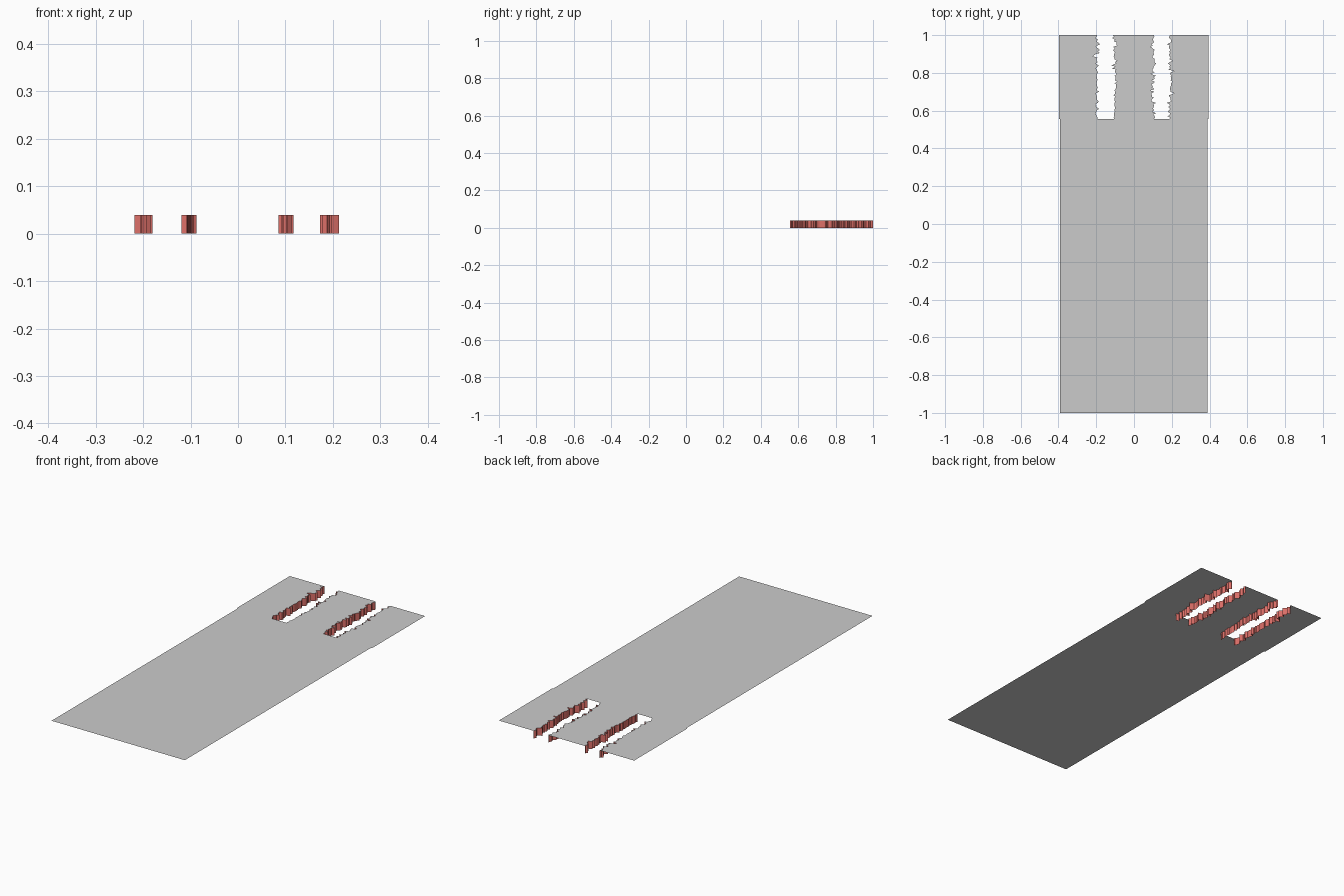
import bpy, math, random

if "Cube" in bpy.data.objects:
    bpy.data.objects.remove(bpy.data.objects["Cube"])

random.seed(7)
TOP = 0.04            # height of the ground sheet
Y0, Y1 = 0.556, 1.0   # extent of the slots
N = 56                # steps along each ragged edge

red = bpy.data.materials.new("red_bank")
red.diffuse_color = (0.72, 0.16, 0.14, 1)
red.use_nodes = True
red.node_tree.nodes["Principled BSDF"].inputs["Base Color"].default_value = red.diffuse_color


def add_mesh(name, verts, faces, mat=None):
    me = bpy.data.meshes.new(name)
    me.from_pydata(verts, [], faces)
    if mat:
        me.materials.append(mat)
    ob = bpy.data.objects.new(name, me)
    bpy.context.collection.objects.link(ob)
    return ob


# shared rows along y keep neighbouring sheets stitched together
ys = [Y0 + (Y1 - Y0) * (i + (random.uniform(-0.3, 0.3) if 0 < i < N else 0)) / N
      for i in range(N + 1)]


def ragged(x, lo, hi):
    """Ragged edge around x with a slight bow and clamped spikes."""
    mid = (lo + hi) / 2
    out = []
    for i in range(N + 1):
        bow = 0.004 * math.sin(math.pi * i / N) * (1 if mid > x else -1)
        out.append(min(hi, max(lo, x + bow + random.gauss(0, 0.006))))
    out[0] = x
    # a few longer spikes reaching the limits
    for k in random.sample(range(3, N - 2), 4):
        out[k] = random.choice((lo, hi))
    return out


def strip(name, xa, xb, za, zb, mat=None):
    """Quad strip between two edges that share the same rows."""
    verts = [v for a, b, y in zip(xa, xb, ys) for v in ((a, y, za), (b, y, zb))]
    faces = [(2*i, 2*i + 1, 2*i + 3, 2*i + 2) for i in range(N)]
    return add_mesh(name, verts, faces, mat)


# ragged slot edges, left to right
e1 = ragged(-0.192, -0.218, -0.180)
e2 = ragged(-0.106, -0.119, -0.088)
e3 = ragged(0.104, 0.085, 0.117)
e4 = ragged(0.188, 0.173, 0.213)

# main ground sheet
add_mesh("main_sheet",
         [(-0.391, -1, TOP), (0.389, -1, TOP), (0.389, Y0, TOP), (-0.391, Y0, TOP)],
         [(0, 1, 2, 3)])

# three tongues of ground between the slots
strip("left_tongue", [-0.397] * (N + 1), e1, TOP, TOP)
strip("middle_tongue", e2, e3, TOP, TOP)
strip("right_tongue", e4, [0.395] * (N + 1), TOP, TOP)

# vertical red banks hanging from the slot edges, facing into the slots
for name, edge, right_facing in (("left_slot_outer_bank", e1, True),
                                 ("left_slot_inner_bank", e2, False),
                                 ("right_slot_inner_bank", e3, True),
                                 ("right_slot_outer_bank", e4, False)):
    za, zb = (TOP, 0) if right_facing else (0, TOP)
    strip(name, edge, edge, za, zb, red)
